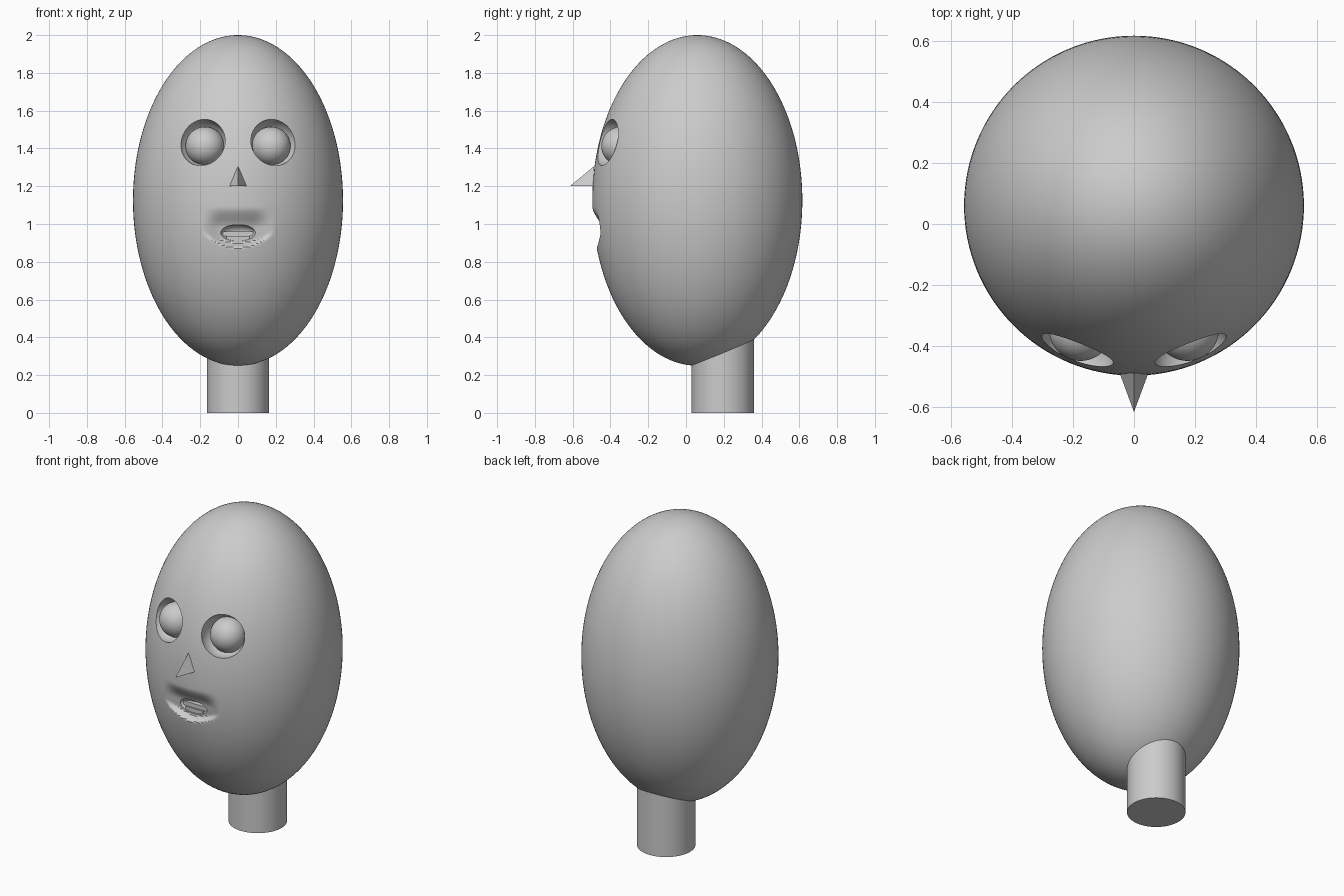
import bpy, bmesh, math
from mathutils import Vector, Matrix

cube = bpy.data.objects.get("Cube")
if cube:
    bpy.data.objects.remove(cube, do_unlink=True)

clay = bpy.data.materials.new("grey_clay")
GREY = (0.6, 0.6, 0.6, 1)
clay.use_nodes = True
clay.diffuse_color = GREY
clay.node_tree.nodes["Principled BSDF"].inputs["Base Color"].default_value = GREY

CENTRE = Vector((0, 0.06, 1.125))
RADII = Vector((0.556, 0.556, 0.875))


def make(name, bm):
    bmesh.ops.recalc_face_normals(bm, faces=bm.faces[:])
    mesh = bpy.data.meshes.new(name)
    bm.to_mesh(mesh)
    bm.free()
    mesh.materials.append(clay)
    obj = bpy.data.objects.new(name, mesh)
    bpy.context.collection.objects.link(obj)
    return obj


def ball(name, centre, radii, segments=48, rings=32):
    bm = bmesh.new()
    bmesh.ops.create_uvsphere(bm, u_segments=segments, v_segments=rings, radius=1,
                              matrix=Matrix.Translation(centre) @ Matrix.Diagonal((*radii, 1)))
    return make(name, bm)


def box(name, centre, size):
    bm = bmesh.new()
    bmesh.ops.create_cube(bm, size=1,
                          matrix=Matrix.Translation(centre) @ Matrix.Diagonal((*size, 1)))
    return make(name, bm)


def smooth(obj):
    bpy.ops.object.select_all(action='DESELECT')
    obj.select_set(True)
    bpy.context.view_layer.objects.active = obj
    bpy.ops.object.shade_smooth_by_angle(angle=math.radians(35))


def ramp(a, b, v):
    t = min(max((v - a) / (b - a), 0), 1)
    return t * t * (3 - 2 * t)


# Egg-shaped head with a finer patch around the mouth
bm = bmesh.new()
bmesh.ops.create_uvsphere(bm, u_segments=128, v_segments=80, radius=1,
                          matrix=Matrix.Translation(CENTRE) @ Matrix.Diagonal((*RADII, 1)))


def near_mouth(p):
    return p.y < 0 and abs(p.x) < 0.23 and 0.8 < p.z < 1.13


patch = [e for e in bm.edges if all(near_mouth(v.co) for v in e.verts)]
bmesh.ops.subdivide_edges(bm, edges=patch, cuts=3, use_grid_fill=True)

# Pressed-in lips: a soft slope above and a crisp ledge below
for v in bm.verts:
    p = v.co
    if near_mouth(p):
        q = p - CENTRE
        q /= Vector((q.x / RADII.x, q.y / RADII.y, q.z / RADII.z)).length
        v.co = CENTRE + q
        x, z = abs(p.x), p.z
        upper = 1 - ramp(0.98, 1.09, z)
        lower = ramp(0.872, 0.9, z - 2 * x * x)
        v.co.y += 0.042 * upper * lower * (1 - ramp(0.08, 0.2, x))
head = make("head", bm)

# Eye sockets and mouth opening are hollowed out of the head
cutters = [ball("socket_cutter", (s * 0.19, -0.423, 1.433), (0.126,) * 3) for s in (-1, 1)]
cutters.append(ball("mouth_cutter", (0, -0.44, 0.953), (0.092, 0.05, 0.044)))
bpy.context.view_layer.objects.active = head
for cutter in cutters:
    cutter.hide_render = True
    mod = head.modifiers.new("hollow", 'BOOLEAN')
    mod.operation = 'DIFFERENCE'
    mod.solver = 'EXACT'
    mod.object = cutter
    bpy.ops.object.modifier_apply(modifier=mod.name)
    bpy.data.objects.remove(cutter, do_unlink=True)
smooth(head)

# Eyeballs
for side, s in (("right", -1), ("left", 1)):
    smooth(ball(side + "_eyeball", (s * 0.175, -0.345, 1.412), (0.103,) * 3))

# Stepped rows inside the mouth
box("upper_mouth_step", (0, -0.39, 0.948), (0.16, 0.06, 0.025))
box("lower_mouth_step", (0, -0.4, 0.923), (0.12, 0.06, 0.025))

# Wedge nose
bm = bmesh.new()
nose = [bm.verts.new(p) for p in ((0, -0.615, 1.2), (0, -0.488, 1.305),
                                  (-0.048, -0.485, 1.2), (0.048, -0.485, 1.2))]
bmesh.ops.convex_hull(bm, input=nose)
make("nose", bm)

# Neck, set toward the back
bm = bmesh.new()
bmesh.ops.create_cone(bm, cap_ends=True, segments=64, radius1=0.165, radius2=0.165,
                      depth=0.55, matrix=Matrix.Translation((0, 0.195, 0.275)))
smooth(make("neck", bm))
